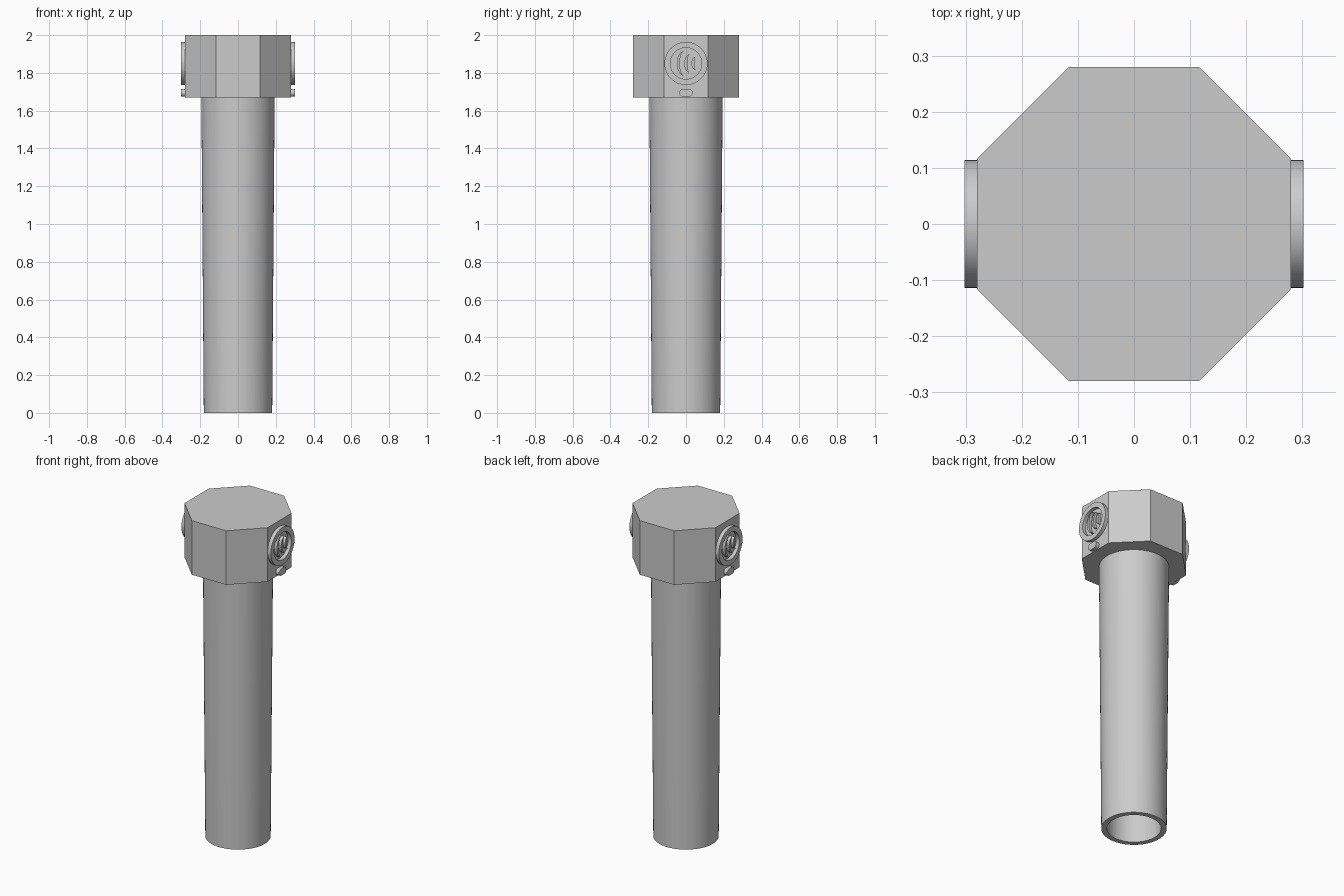
import bpy, bmesh
from math import pi, cos, sin

cube = bpy.data.objects.get("Cube")
if cube:
    bpy.data.objects.remove(cube, do_unlink=True)

grey = bpy.data.materials.new("light_grey")
grey.use_nodes = True
colour = (0.6, 0.6, 0.6, 1)
grey.diffuse_color = colour
grey.node_tree.nodes["Principled BSDF"].inputs["Base Color"].default_value = colour


def finish(name, bm, smooth=True):
    bmesh.ops.remove_doubles(bm, verts=bm.verts, dist=1e-5)
    bmesh.ops.recalc_face_normals(bm, faces=bm.faces)
    mesh = bpy.data.meshes.new(name)
    bm.to_mesh(mesh)
    bm.free()
    ob = bpy.data.objects.new(name, mesh)
    bpy.context.collection.objects.link(ob)
    mesh.materials.append(grey)
    if smooth:
        bpy.ops.object.select_all(action="DESELECT")
        ob.select_set(True)
        bpy.context.view_layer.objects.active = ob
        bpy.ops.object.shade_smooth_by_angle(angle=pi / 6)
    return ob


def lathe(name, profile, steps=64):
    """Spin a closed (radius, z) profile about the z axis."""
    bm = bmesh.new()
    verts = [bm.verts.new((r, 0, z)) for r, z in profile]
    edges = [bm.edges.new((verts[i - 1], verts[i])) for i in range(len(verts))]
    bmesh.ops.spin(bm, geom=verts + edges, cent=(0, 0, 0), axis=(0, 0, 1),
                   angle=2 * pi, steps=steps)
    return finish(name, bm)


def plate(name, outline, x0, x1, z):
    """Extrude a (y, z) outline along x."""
    bm = bmesh.new()
    face = bm.faces.new([bm.verts.new((x0, a, z + b)) for a, b in outline])
    out = bmesh.ops.extrude_face_region(bm, geom=[face])["geom"]
    new = [v for v in out if isinstance(v, bmesh.types.BMVert)]
    bmesh.ops.translate(bm, verts=new, vec=(x1 - x0, 0, 0))
    return finish(name, bm)


def arc(cy, r, start, end, n):
    return [(cy + r * cos(start + (end - start) * i / n),
             r * sin(start + (end - start) * i / n)) for i in range(n + 1)]


def crescent(cy, half, thick):
    """Outline bulging towards -y, with pointed tips."""
    outer_sag, inner_sag = half * 0.62, half * 0.62 - thick
    pts = []
    for sag, sign in ((outer_sag, 1), (inner_sag, -1)):
        ts = [sign * (1 - 2 * i / 16) for i in range(16)]
        pts += [(cy - sag * cos(t * pi / 2), half * sin(t * pi / 2)) for t in ts]
    return pts


# Octagonal head
HEAD, BASE = 0.28, 1.67
bm = bmesh.new()
ring = [bm.verts.new((HEAD / cos(pi / 8) * cos(pi / 8 + i * pi / 4),
                      HEAD / cos(pi / 8) * sin(pi / 8 + i * pi / 4), BASE))
        for i in range(8)]
top = bmesh.ops.extrude_face_region(bm, geom=[bm.faces.new(ring)])["geom"]
bmesh.ops.translate(bm, vec=(0, 0, 2 - BASE),
                    verts=[v for v in top if isinstance(v, bmesh.types.BMVert)])
bm.faces.new(ring) if not any(f.calc_center_median().z < BASE + 0.01 for f in bm.faces) else None
finish("head", bm, smooth=False)

# Hollow tapered handle
lathe("handle", [(0.181, 0), (0.194, BASE), (0.16, BASE), (0.15, 0)])

# Round vent and switch on both sides, turned half a circle apart
for side, turn in (("left", 0), ("right", pi)):
    rim = lathe(side + "_vent_rim", [(0.114, 0), (0.114, 0.022),
                                     (0.083, 0.022), (0.083, 0)], 48)
    rim.rotation_euler = (0, pi / 2, turn)
    rim.location = (HEAD * cos(turn), 0, 1.85)

    parts = []
    for i, (cy, half) in enumerate(((-0.008, 0.066), (0.022, 0.05), (0.05, 0.034))):
        parts.append(plate(f"{side}_vent_slat_{i + 1}", crescent(cy, half, 0.016),
                           HEAD - 0.002, HEAD + 0.018, 1.85))
    pill = arc(0.014, 0.021, -pi / 2, pi / 2, 10) + arc(-0.014, 0.021, pi / 2, 1.5 * pi, 10)
    parts.append(plate(side + "_switch", pill, HEAD - 0.002, HEAD + 0.022, 1.695))
    for ob in parts:
        ob.rotation_euler.z = turn
